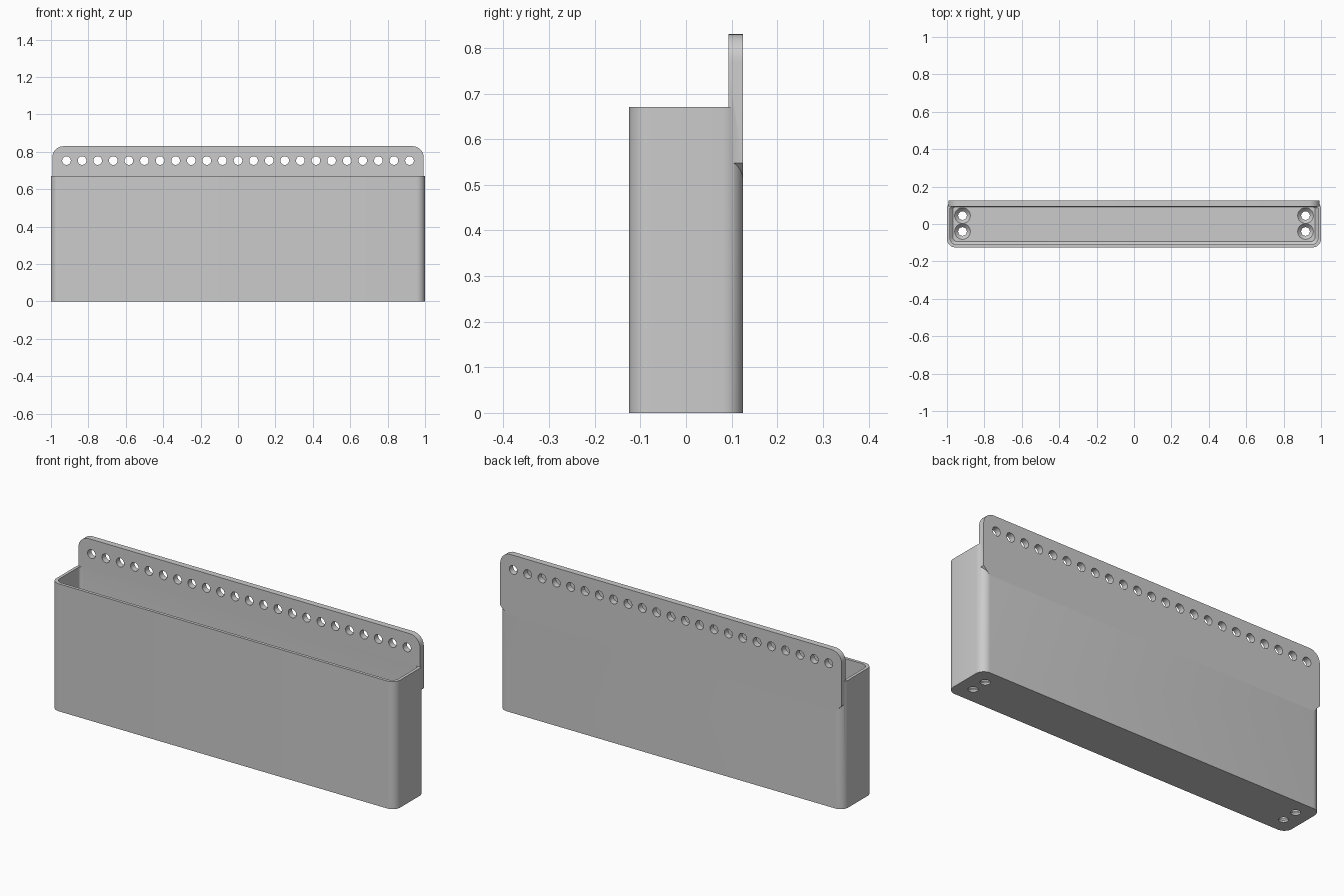
import bpy
import bmesh
from math import sin, cos, pi, radians
from mathutils import Vector, Matrix

cube = bpy.data.objects.get("Cube")
if cube:
    bpy.data.objects.remove(cube, do_unlink=True)

grey = bpy.data.materials.new("plain grey")
grey.use_nodes = True
GREY = (0.6, 0.6, 0.6, 1)
grey.diffuse_color = GREY
grey.node_tree.nodes["Principled BSDF"].inputs["Base Color"].default_value = GREY

HALF_X, HALF_Y, HEIGHT = 1.0, 0.125, 0.67
PLATE_Y = 0.093          # front of the back plate and inside of the back wall
WALL, FLOOR = 0.016, 0.03
HOLE_X, HOLE_R = 0.917, 0.023


def rounded_rect(x0, x1, y0, y1, r_low, r_high, steps=8):
    """Counter-clockwise outline with separate radii for low-y and high-y corners."""
    points = []
    corners = [(x1, y0, -1, 1, r_low, 3), (x1, y1, -1, -1, r_high, 0),
               (x0, y1, 1, -1, r_high, 1), (x0, y0, 1, 1, r_low, 2)]
    for x, y, sx, sy, r, quarter in corners:
        for i in range(steps + 1):
            a = (quarter + i / steps) * pi / 2
            points.append((x + sx * r + r * cos(a), y + sy * r + r * sin(a)))
    return points


def loft(bm, levels):
    """Skin a stack of (height, outline) levels into a closed solid."""
    rings = [[bm.verts.new((x, y, z)) for x, y in outline] for z, outline in levels]
    n = len(rings[0])
    for low, high in zip(rings, rings[1:]):
        for i in range(n):
            j = (i + 1) % n
            bm.faces.new((low[i], low[j], high[j], high[i]))
    bm.faces.new(rings[0][::-1])
    bm.faces.new(rings[-1])


def circle(cx, cy, r, n=32):
    return [(cx + r * cos(2 * pi * i / n), cy + r * sin(2 * pi * i / n)) for i in range(n)]


def make_object(name, bm):
    bmesh.ops.recalc_face_normals(bm, faces=bm.faces)
    mesh = bpy.data.meshes.new(name)
    bm.to_mesh(mesh)
    bm.free()
    mesh.materials.append(grey)
    obj = bpy.data.objects.new(name, mesh)
    bpy.context.collection.objects.link(obj)
    return obj


def combine(target, tool, operation):
    """Apply a boolean and remove the tool."""
    mod = target.modifiers.new(operation.lower(), 'BOOLEAN')
    mod.object, mod.operation, mod.solver = tool, operation, 'EXACT'
    bpy.context.view_layer.objects.active = target
    bpy.ops.object.modifier_apply(modifier=mod.name)
    bpy.data.objects.remove(tool, do_unlink=True)


# Bin body with rounded vertical corners
bm = bmesh.new()
outer = rounded_rect(-HALF_X, HALF_X, -HALF_Y, HALF_Y, 0.045, 0.045)
loft(bm, [(0, outer), (HEIGHT, outer)])
storage_bin = make_object("storage_bin", bm)

# Mounting plate: rounded top corners, 45 degree lower corners
bm = bmesh.new()
low, high, half = 0.51, 0.83, 0.993
arc = rounded_rect(-half, half, low, high, 0.05, 0.06)
top = [p for p in arc if p[1] > (low + high) / 2]
profile = top + [(-half, low + 0.038), (-half + 0.038, low),
                 (half - 0.038, low), (half, low + 0.038)]
loft(bm, [(-HALF_Y, profile), (-PLATE_Y, profile)])
bm.transform(Matrix.Rotation(radians(90), 4, 'X'))
combine(storage_bin, make_object("mounting_plate", bm), 'UNION')

# Cavity with a chamfer around the floor
bm = bmesh.new()
ix, iy = HALF_X - WALL, -HALF_Y + WALL
c = 0.015
loft(bm, [(FLOOR, rounded_rect(-ix + c, ix - c, iy + c, PLATE_Y - 0.003, 0.025, 0.012)),
          (FLOOR + c, rounded_rect(-ix, ix, iy, PLATE_Y, 0.035, 0.015)),
          (0.9, rounded_rect(-ix, ix, iy, PLATE_Y, 0.035, 0.015))])
combine(storage_bin, make_object("cavity_cutter", bm), 'DIFFERENCE')

# Row of hanging holes through the plate
bm = bmesh.new()
count = 23
for i in range(count):
    ring = circle(HOLE_X * (2 * i / (count - 1) - 1), 0.753, HOLE_R)
    loft(bm, [(-0.2, ring), (-0.05, ring)])
bm.transform(Matrix.Rotation(radians(90), 4, 'X'))
combine(storage_bin, make_object("plate_hole_cutter", bm), 'DIFFERENCE')

# Countersunk holes in the floor
bm = bmesh.new()
for x in (-HOLE_X, HOLE_X):
    for y in (-0.04, 0.045):
        loft(bm, [(-0.05, circle(x, y, HOLE_R)), (0.01, circle(x, y, HOLE_R)),
                  (FLOOR, circle(x, y, 0.042)), (FLOOR + 0.01, circle(x, y, 0.042))])
combine(storage_bin, make_object("floor_hole_cutter", bm), 'DIFFERENCE')

# Smooth the rounded parts, keep edges sharp
bpy.ops.object.select_all(action='DESELECT')
storage_bin.select_set(True)
bpy.context.view_layer.objects.active = storage_bin
bpy.ops.object.shade_smooth_by_angle(angle=radians(30))
